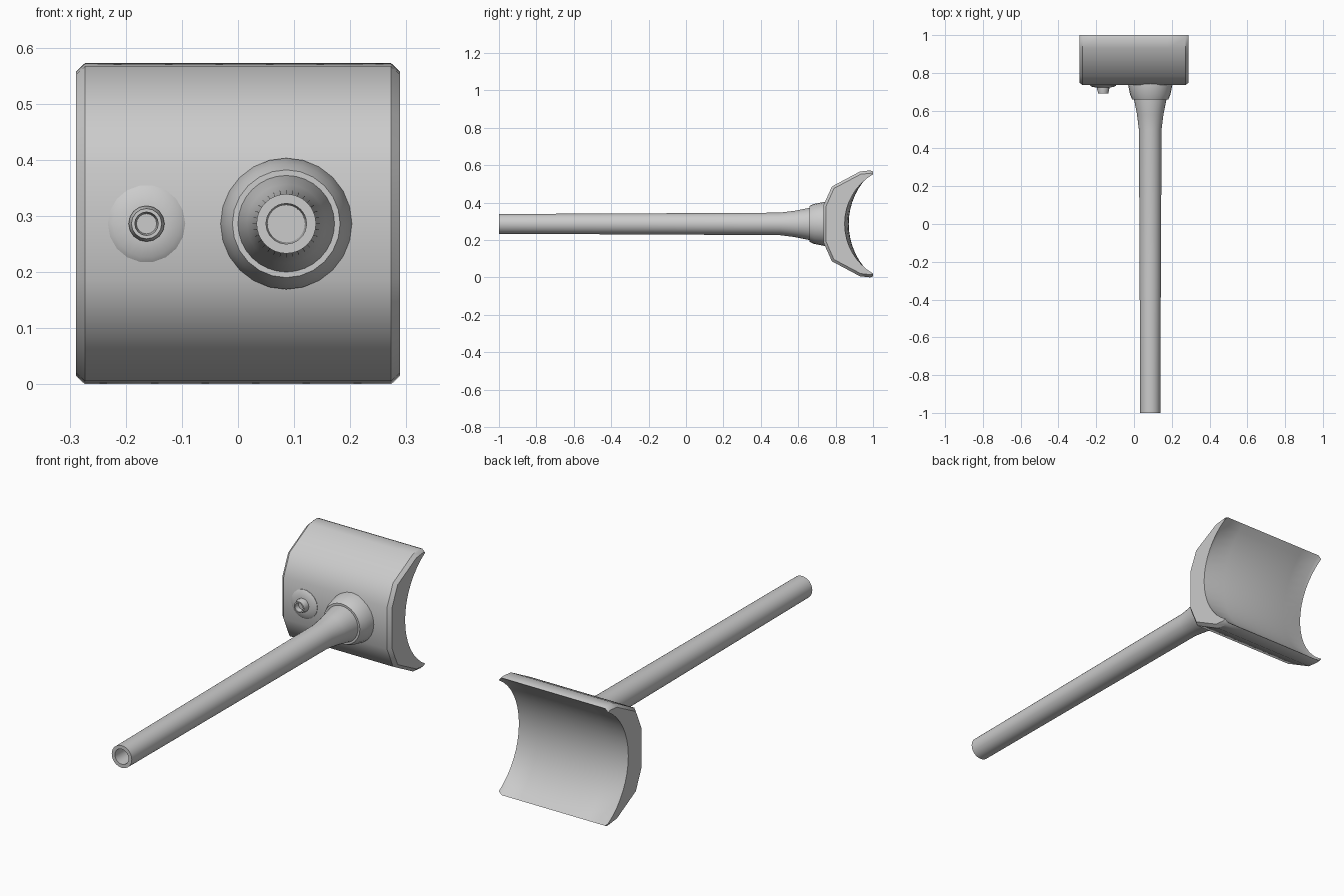
import bpy, bmesh, math

if "Cube" in bpy.data.objects:
    bpy.data.objects.remove(bpy.data.objects["Cube"])

grey = bpy.data.materials.new("light grey")
grey.diffuse_color = (0.6, 0.6, 0.6, 1)
grey.use_nodes = True
grey.node_tree.nodes["Principled BSDF"].inputs["Base Color"].default_value = grey.diffuse_color
MID = 0.286  # height of the centre line


def finish(bm, name, angle):
    bmesh.ops.remove_doubles(bm, verts=bm.verts, dist=1e-5)
    bmesh.ops.recalc_face_normals(bm, faces=bm.faces)
    mesh = bpy.data.meshes.new(name)
    bm.to_mesh(mesh)
    bm.free()
    obj = bpy.data.objects.new(name, mesh)
    bpy.context.collection.objects.link(obj)
    mesh.materials.append(grey)
    bpy.ops.object.select_all(action='DESELECT')
    obj.select_set(True)
    bpy.context.view_layer.objects.active = obj
    bpy.ops.object.shade_smooth_by_angle(angle=math.radians(angle))


def lathe(name, x, profile, sides, angle=30):
    """Spin (radius, y) points round an axis along y; ends at radius 0 close."""
    bm = bmesh.new()
    rings = []
    for r, y in profile:
        rings.append([bm.verts.new((x + r * math.cos(2 * math.pi * i / sides), y,
                                    MID + r * math.sin(2 * math.pi * i / sides)))
                      for i in range(sides)])
    for a, b in zip(rings, rings[1:]):
        for i in range(sides):
            j = (i + 1) % sides
            bm.faces.new((a[i], a[j], b[j], b[i]))
    finish(bm, name, angle)


# Curved saddle plate: faceted outer side, round hollow, chamfered ends
half_outer = [(0.735, 0.10), (0.78, 0.20), (0.93, 0.28), (0.985, 0.286)]
outer = [(y, -z) for y, z in reversed(half_outer)] + half_outer
STEPS = 16


def section(bm, x, inset, depth):
    pts = []
    for y, z in outer:
        r = math.hypot(y - 1.0, z)
        k = 1 - inset / r
        pts.append((1.0 + (y - 1.0) * k if y < 0.95 else y, z * k))
    # hollow runs from the top lip down to the bottom lip
    lip = 0.28 * (1 - inset / 0.286)
    sag = 1.0 - depth
    radius = (lip * lip + sag * sag) / (2 * sag)
    span = math.asin(lip / radius)
    for i in range(STEPS + 1):
        t = span * (1 - 2 * i / STEPS)
        pts.append((depth + radius * (1 - math.cos(t)), radius * math.sin(t)))
    return [bm.verts.new((x, y, MID + z)) for y, z in pts]


bm = bmesh.new()
stations = [(-0.289, 0.015, 0.848), (-0.273, 0, 0.85), (-0.18, 0, 0.861), (-0.09, 0, 0.868),
            (0, 0, 0.87), (0.09, 0, 0.868), (0.18, 0, 0.861), (0.273, 0, 0.85), (0.289, 0.015, 0.848)]
loops = [section(bm, *s) for s in stations]
n = len(loops[0])
for a, b in zip(loops, loops[1:]):
    for i in range(n):
        j = (i + 1) % n
        bm.faces.new((a[i], a[j], b[j], b[i]))
bm.faces.new(loops[0])
bm.faces.new(loops[-1])
finish(bm, "saddle_plate", 41)

# Hollow pipe flaring out towards the saddle
lathe("pipe", 0.086, [(0, 0.70), (0.033, 0.70), (0.036, -1.0), (0.053, -1.0), (0.056, -0.3),
                      (0.06, 0.5), (0.07, 0.58), (0.086, 0.66), (0.086, 0.70), (0, 0.70)], 32)

# Collar joining pipe and saddle
lathe("pipe_collar", 0.086, [(0, 0.66), (0.096, 0.66), (0.107, 0.685), (0.117, 0.735),
                             (0.117, 0.76), (0, 0.76)], 24)

# Small outlet beside the pipe
lathe("outlet_flange", -0.163, [(0, 0.722), (0.035, 0.722), (0.06, 0.727), (0.069, 0.733),
                                (0.069, 0.745), (0, 0.745)], 18)
lathe("outlet_nozzle", -0.163, [(0, 0.715), (0.018, 0.715), (0.021, 0.692), (0.027, 0.692),
                                (0.032, 0.715), (0.032, 0.73), (0, 0.73)], 16)
